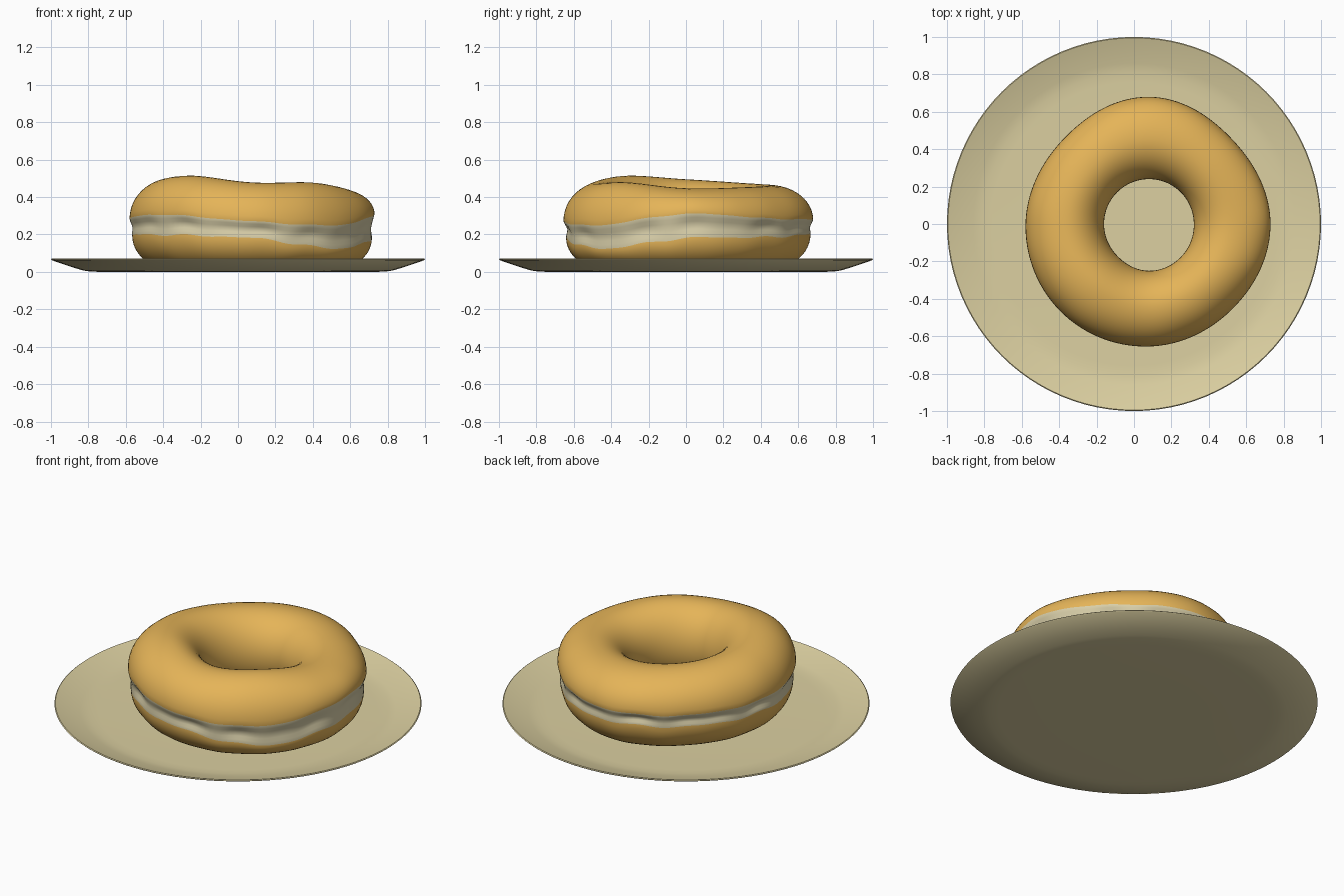
import bpy, math

if "Cube" in bpy.data.objects:
    bpy.data.objects.remove(bpy.data.objects["Cube"])


def material(name, rgb):
    m = bpy.data.materials.new(name)
    lin = [(c / 255 / 12.92) if c < 11 else ((c / 255 + 0.055) / 1.055) ** 2.4 for c in rgb]
    m.diffuse_color = (*lin, 1)
    m.use_nodes = True
    m.node_tree.nodes["Principled BSDF"].inputs["Base Color"].default_value = m.diffuse_color
    return m


plate_mat = material("cream ceramic", (220, 208, 161))
gold = material("golden dough", (229, 180, 88))
pale = material("pale dough", (218, 208, 170))


def around(vals, t):
    """Smooth periodic interpolation of values spread evenly round the ring, t in 0..1."""
    n = len(vals)
    f = t * n
    i = int(f) % n
    u = f - int(f)
    a, b, c, d = (vals[(i + k) % n] for k in (-1, 0, 1, 2))
    return b + 0.5 * u * (c - a + u * (2 * a - 5 * b + 4 * c - d + u * (3 * (b - c) + d - a)))


def make(name, verts, faces, mats, index=None):
    me = bpy.data.meshes.new(name)
    me.from_pydata(verts, [], faces)
    for m in mats:
        me.materials.append(m)
    for i, p in enumerate(me.polygons):
        p.use_smooth = True
        if index:
            p.material_index = index[i]
    ob = bpy.data.objects.new(name, me)
    bpy.context.collection.objects.link(ob)
    return ob


# plate: turned profile, from the top centre out over the rim to the bottom centre
profile = [(0.3, 0.02), (0.76, 0.02), (0.81, 0.022), (0.86, 0.029), (0.995, 0.071), (1.0, 0.067),
           (0.995, 0.062), (0.88, 0.023), (0.83, 0.008), (0.79, 0.002), (0.74, 0.0), (0.3, 0.0)]
N = 96
verts = [(r * math.cos(2 * math.pi * i / N), r * math.sin(2 * math.pi * i / N), z)
         for r, z in profile for i in range(N)]
faces = [((k + 1) * N + i, (k + 1) * N + (i + 1) % N, k * N + (i + 1) % N, k * N + i)
         for k in range(len(profile) - 1) for i in range(N)]
faces.append(tuple(range(N)))
faces.append(tuple((len(profile) - 1) * N + i for i in reversed(range(N))))
plate = make("plate", verts, faces, [plate_mat])
bpy.context.view_layer.objects.active = plate
plate.select_set(True)
bpy.ops.object.shade_smooth_by_angle(angle=math.radians(35))

# ring bun: uneven ring, values given every 45 degrees starting at +x
outer = [0.65, 0.635, 0.68, 0.645, 0.66, 0.665, 0.655, 0.637]
inner = [0.24, 0.24, 0.24, 0.24, 0.24, 0.24, 0.25, 0.245]
top = [0.447, 0.452, 0.463, 0.475, 0.495, 0.514, 0.478, 0.478]
band_hi = [0.31, 0.285, 0.28, 0.275, 0.285, 0.306, 0.27, 0.25]
band_lo = [0.18, 0.185, 0.205, 0.2, 0.2, 0.198, 0.18, 0.125]
BOTTOM, Q, B, M = 0.016, 12, 6, 144


def section(t):
    R, r, h = around(outer, t), around(inner, t), around(top, t)
    ripple = 0.004 * math.sin(t * 2 * math.pi * 11) + 0.003 * math.sin(t * 2 * math.pi * 17 + 1)
    hi, lo = around(band_hi, t) + ripple * 0.5, around(band_lo, t) + ripple
    c, mid, low = (R + r) / 2 - 0.01, 0.25, R - 0.014
    pts = []

    def quarter(r0, z0, r1, z1, upright):
        for k in range(Q):
            a = math.pi / 2 * k / Q
            s, q = math.sin(a), math.cos(a)
            pts.append((r1 + (r0 - r1) * q, z0 + (z1 - z0) * s) if upright
                       else (r0 + (r1 - r0) * s, z1 + (z0 - z1) * q))

    quarter(R, hi, c, h, True)            # outer shoulder
    quarter(c, h, r, mid, False)          # into the hole
    quarter(r, mid, c, BOTTOM, True)      # lower hole wall
    quarter(c, BOTTOM, low, lo, False)    # lower outside
    for k in range(B):                    # slightly sunken pale band
        u = k / B
        dip = (0.013 + ripple) * math.sin(math.pi * u) ** 2
        pts.append((low + (R - low) * u - dip, lo + (hi - lo) * u))
    return pts


verts, faces, index = [], [], []
P = 4 * Q + B
for i in range(M):
    a = 2 * math.pi * i / M
    verts += [(0.08 + r * math.cos(a), r * math.sin(a), z) for r, z in section(i / M)]
    for k in range(P):
        j, n = (i + 1) % M, (k + 1) % P
        faces.append((i * P + k, j * P + k, j * P + n, i * P + n))
        index.append(1 if k >= 4 * Q else 0)
make("ring_bun", verts, faces, [gold, pale], index)
